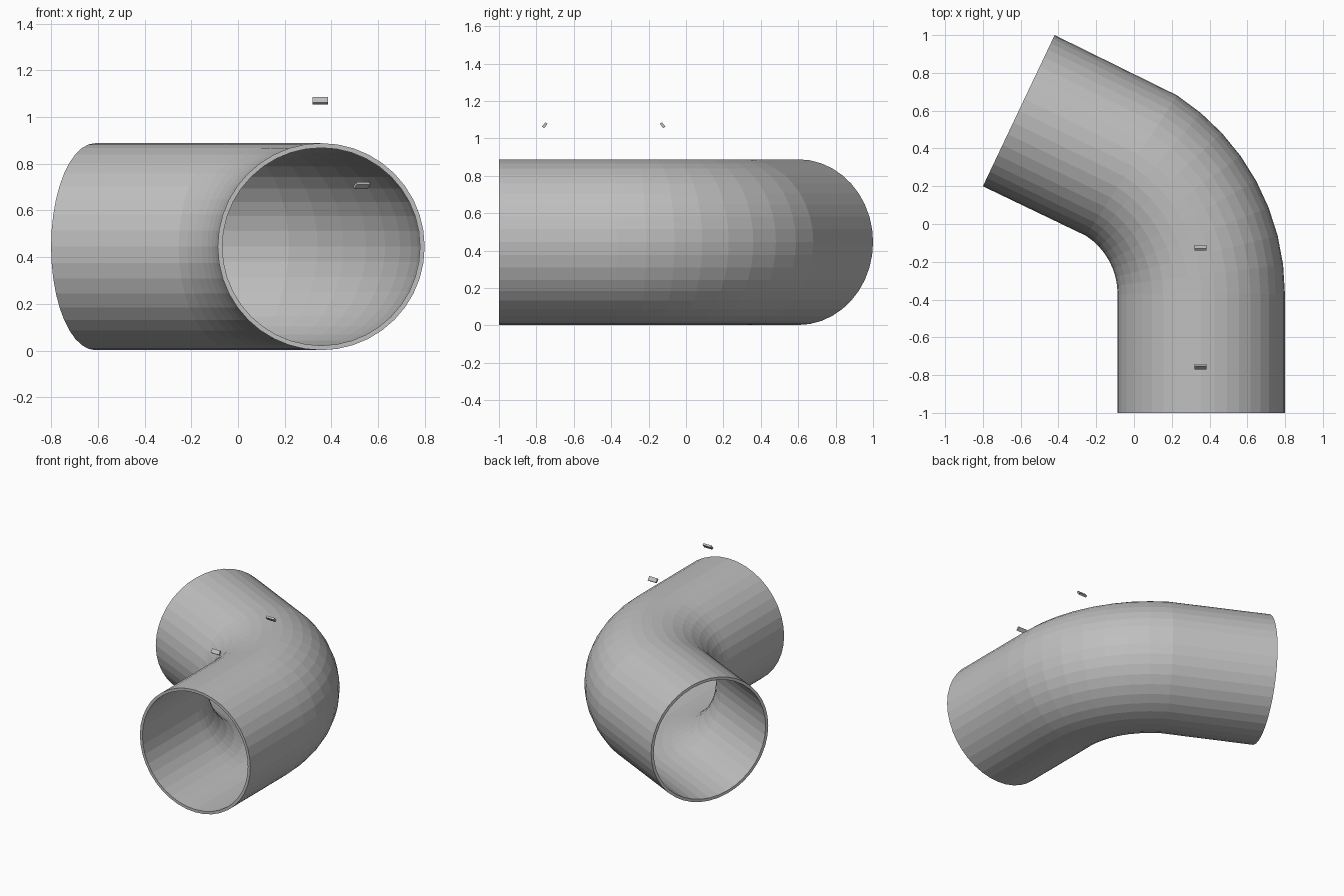
import bpy, bmesh, math
from mathutils import Vector

cube = bpy.data.objects.get("Cube")
if cube:
    bpy.data.objects.remove(cube, do_unlink=True)

SIDES = 40
OUTER, INNER = 0.443, 0.423
AXIS_X, AXIS_Z = 0.356, 0.445
BEND_R, BEND_Y = 0.81, -0.37
BEND_STEPS = 8

# Plain grey shared by every part
grey = bpy.data.materials.new("plain_grey")
grey.use_nodes = True
grey.diffuse_color = (0.52, 0.52, 0.52, 1)
grey.node_tree.nodes["Principled BSDF"].inputs["Base Color"].default_value = grey.diffuse_color


def finish(name, bm):
    mesh = bpy.data.meshes.new(name)
    bmesh.ops.recalc_face_normals(bm, faces=bm.faces[:])
    bm.to_mesh(mesh)
    bm.free()
    mesh.materials.append(grey)
    obj = bpy.data.objects.new(name, mesh)
    bpy.context.collection.objects.link(obj)
    return obj


# Centre line: straight entry, arc, straight exit; each entry is (point, heading)
path = [(Vector((AXIS_X, -1, AXIS_Z)), 0.0)]
for i in range(BEND_STEPS + 1):
    a = math.radians(57) * i / BEND_STEPS
    path.append((Vector((AXIS_X - BEND_R * (1 - math.cos(a)),
                         BEND_Y + BEND_R * math.sin(a), AXIS_Z)), a))
path.append((Vector((-0.61, 0.6, AXIS_Z)), math.radians(64.6)))


def add_skin(bm, radius):
    """Sweep a circle along the centre line and return its rings."""
    rings = []
    for point, heading in path:
        across = Vector((math.cos(heading), math.sin(heading), 0))
        ring = []
        for k in range(SIDES):
            t = math.tau * k / SIDES
            ring.append(bm.verts.new(point + radius * (across * math.cos(t)
                                                       + Vector((0, 0, math.sin(t))))))
        rings.append(ring)
    for a, b in zip(rings, rings[1:]):
        bridge(bm, a, b)
    return rings


def bridge(bm, a, b):
    for k in range(SIDES):
        n = (k + 1) % SIDES
        bm.faces.new((a[k], a[n], b[n], b[k]))


# Hollow bent pipe with a rim at both mouths
bm = bmesh.new()
outer = add_skin(bm, OUTER)
inner = add_skin(bm, INNER)
for end in (0, -1):
    bridge(bm, outer[end], inner[end])
finish("bent_pipe", bm)


# Small floating tabs
def tab(name, location, tilt, turn=0):
    bm = bmesh.new()
    bmesh.ops.create_cube(bm, size=1)
    bmesh.ops.scale(bm, vec=(0.066, 0.03, 0.014), verts=bm.verts[:])
    obj = finish(name, bm)
    obj.location = location
    obj.rotation_euler = (math.radians(tilt), 0, math.radians(turn))


tab("front_tab", (0.352, -0.755, 1.07), 52)
tab("middle_tab", (0.352, -0.125, 1.07), -52)
tab("inner_tab", (0.53, 0.1, 0.707), -40, 30)
